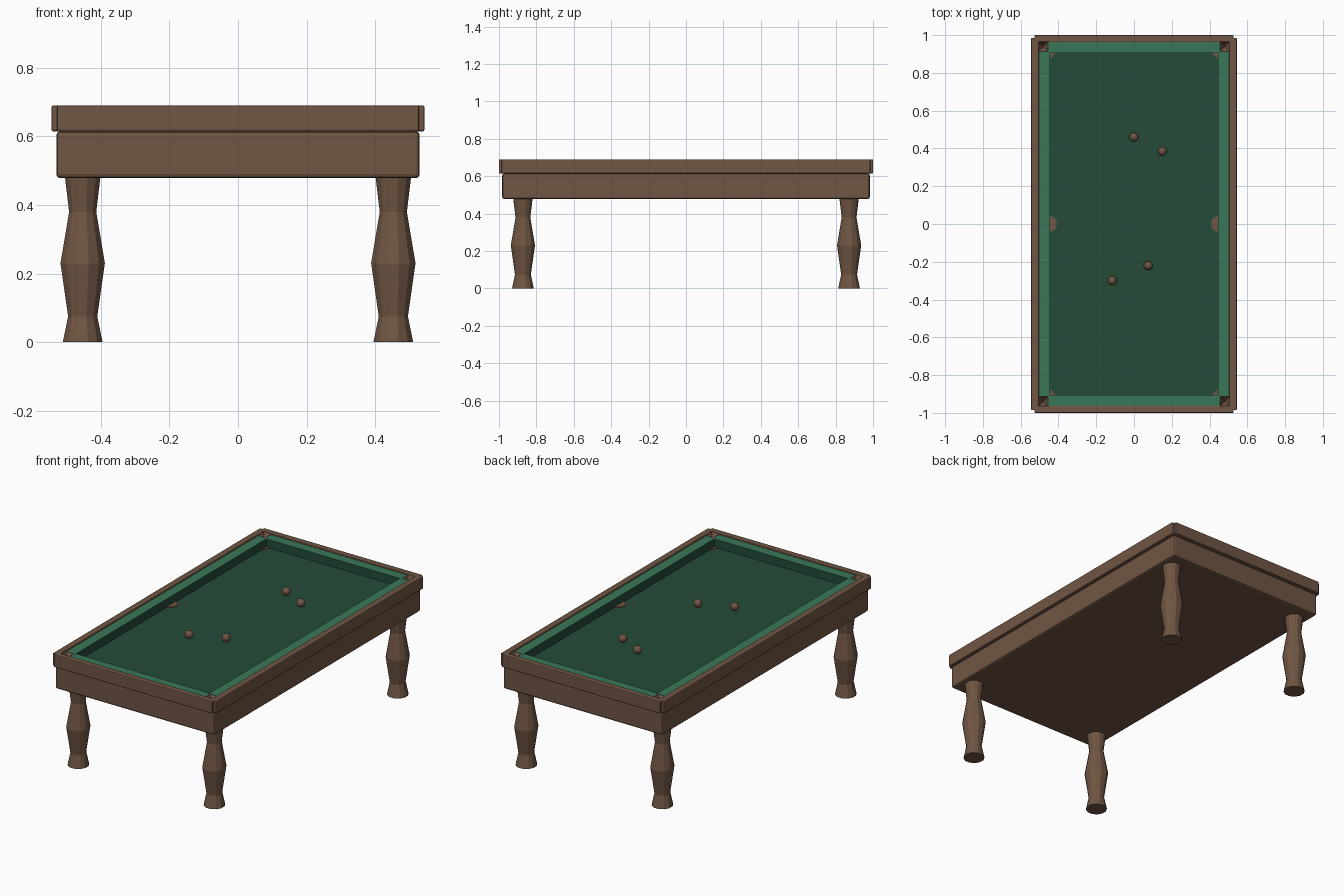
import bpy
import bmesh
from math import pi, cos, sin

cube = bpy.data.objects.get("Cube")
if cube:
    bpy.data.objects.remove(cube, do_unlink=True)


def make_material(name, rgb):
    mat = bpy.data.materials.new(name)
    mat.use_nodes = True
    mat.diffuse_color = (*rgb, 1)
    mat.node_tree.nodes["Principled BSDF"].inputs["Base Color"].default_value = (*rgb, 1)
    return mat


wood = make_material("brown wood", (0.16, 0.092, 0.056))
cloth_green = make_material("dark green cloth", (0.018, 0.071, 0.042))
cushion_green = make_material("light green cushion", (0.042, 0.185, 0.1))


def finish(bm, name, *mats):
    mesh = bpy.data.meshes.new(name)
    bm.to_mesh(mesh)
    bm.free()
    for mat in mats:
        mesh.materials.append(mat)
    obj = bpy.data.objects.new(name, mesh)
    bpy.context.collection.objects.link(obj)
    return obj


def box(name, low, high, *mats, bevel=0.0):
    bm = bmesh.new()
    bmesh.ops.create_cube(bm, size=1)
    for v in bm.verts:
        v.co = [a + (b - a) * (c + 0.5) for a, b, c in zip(low, high, v.co)]
    obj = finish(bm, name, *mats)
    if bevel:
        mod = obj.modifiers.new("soft edges", "BEVEL")
        mod.width = bevel
        mod.segments = 2
    return obj


def cone(name, centre, r_bottom, r_top, depth, sides, mat, turn=0.0):
    bm = bmesh.new()
    bmesh.ops.create_cone(bm, cap_ends=r_bottom > 0, segments=sides,
                          radius1=r_bottom, radius2=r_top, depth=depth)
    obj = finish(bm, name, mat)
    obj.location = centre
    obj.rotation_euler.z = turn
    return obj


def turned(name, profile, sides, mat):
    """Faceted turned post from (radius, height) pairs."""
    bm = bmesh.new()
    rings = [[bm.verts.new((r * cos(2 * pi * (i + 0.5) / sides),
                            r * sin(2 * pi * (i + 0.5) / sides), z))
              for i in range(sides)] for r, z in profile]
    for low, high in zip(rings, rings[1:]):
        for i in range(sides):
            j = (i + 1) % sides
            bm.faces.new((low[i], low[j], high[j], high[i]))
    bm.faces.new(rings[0][::-1])
    bm.faces.new(rings[-1])
    return finish(bm, name, mat)


CLOTH_Z = 0.632
RAIL_BASE = 0.615
CUSHION_Z = 0.682

# Body and playing bed
box("table_body", (-0.53, -0.983, 0.478), (0.53, 0.983, RAIL_BASE), wood, bevel=0.012)
box("cloth_bed", (-0.506, -0.965, 0.61), (0.506, 0.965, CLOTH_Z), cloth_green)


def cushion(name, low, high):
    """Light top face, dark sides."""
    obj = box(name, low, high, cloth_green, cushion_green)
    for face in obj.data.polygons:
        face.material_index = int(face.normal.z > 0.5)


# Rails and cushions on all four sides
for s, side in ((-1, "right"), (1, "left")):
    a, b = sorted((s * 0.504, s * 0.544))
    box(f"{side}_rail", (a, -0.986, RAIL_BASE), (b, 0.986, 0.69), wood, bevel=0.005)
    a, b = sorted((s * 0.444, s * 0.506))
    cushion(f"{side}_cushion", (a, -0.914, RAIL_BASE), (b, 0.914, CUSHION_Z))
for s, side in ((-1, "front"), (1, "back")):
    a, b = sorted((s * 0.963, s))
    box(f"{side}_rail", (-0.528, a, RAIL_BASE), (0.528, b, 0.69), wood, bevel=0.005)
    a, b = sorted((s * 0.904, s * 0.965))
    cushion(f"{side}_cushion", (-0.455, a, RAIL_BASE), (0.455, b, CUSHION_Z - 0.0005))

# Legs and corner pockets
leg_profile = [(0.06, 0), (0.044, 0.075), (0.067, 0.23), (0.041, 0.38), (0.054, 0.485)]
for sx, side in ((-1, "right"), (1, "left")):
    for sy, end in ((-1, "front"), (1, "back")):
        leg = turned(f"{end}_{side}_leg", leg_profile, 12, wood)
        leg.location = (sx * 0.453, sy * 0.872, 0)
        cone(f"{end}_{side}_pocket_cup", (sx * 0.48, sy * 0.939, 0.662),
             0, 0.0355, 0.04, 4, wood, pi / 4)
        cone(f"{end}_{side}_pocket_plate", (sx * 0.47, sy * 0.93, CLOTH_Z + 0.001),
             0.06, 0.06, 0.006, 16, wood)
    cone(f"{side}_side_pocket", (sx * 0.452, 0, CLOTH_Z + 0.001),
         0.044, 0.044, 0.006, 16, wood)

# Balls
for i, (x, y) in enumerate([(0, 0.46), (0.15, 0.385), (0.075, -0.22), (-0.115, -0.3)]):
    bm = bmesh.new()
    bmesh.ops.create_uvsphere(bm, u_segments=20, v_segments=12, radius=0.024)
    for face in bm.faces:
        face.smooth = True
    ball = finish(bm, f"ball_{i + 1}", wood)
    ball.location = (x, y, CLOTH_Z + 0.023)
